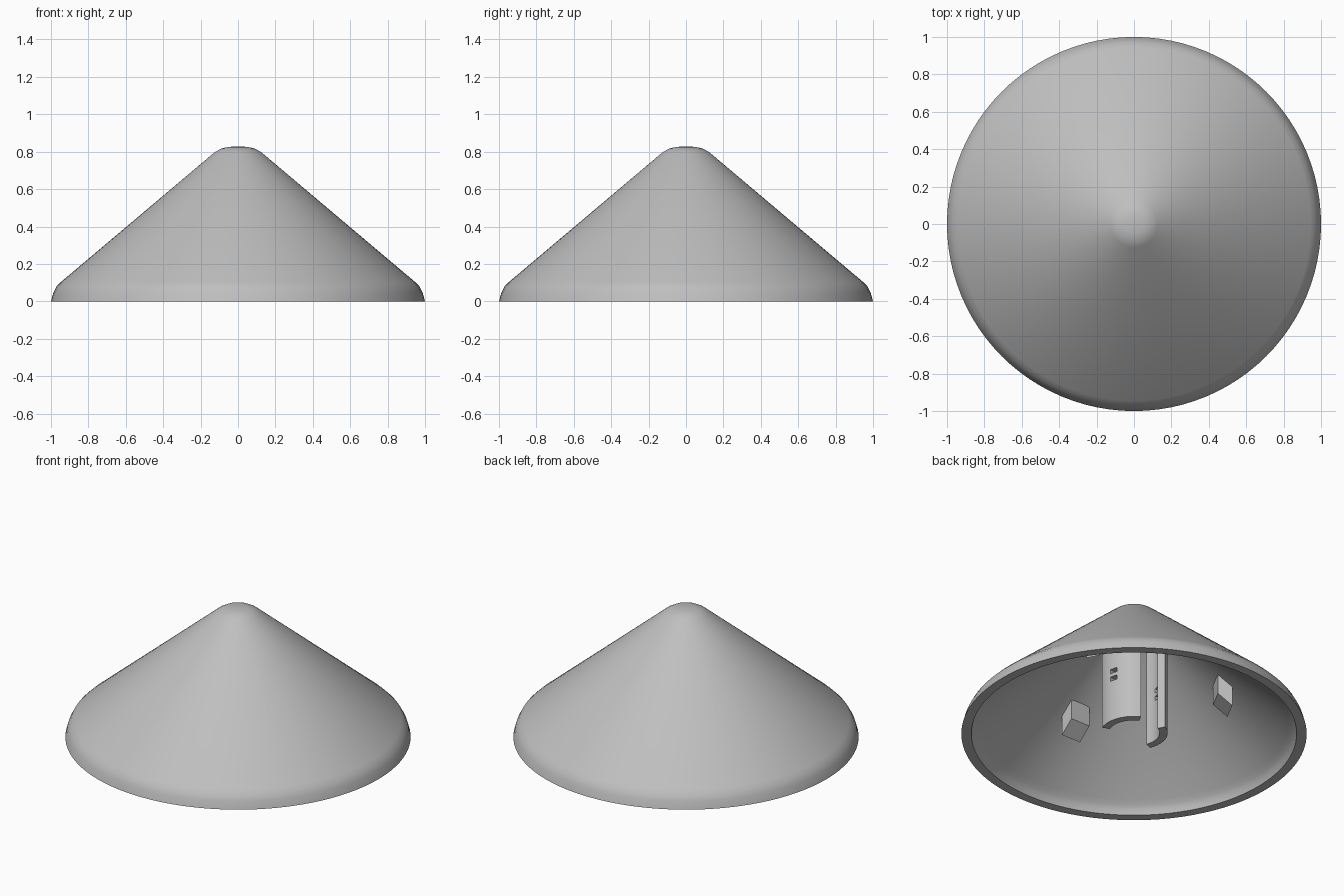
import bpy, bmesh, math
from mathutils import Matrix, Vector

cube = bpy.data.objects.get("Cube")
if cube:
    bpy.data.objects.remove(cube, do_unlink=True)

GREY = (0.52, 0.52, 0.52, 1)
mat = bpy.data.materials.new("plain grey")
mat.use_nodes = True
mat.diffuse_color = GREY
mat.node_tree.nodes["Principled BSDF"].inputs["Base Color"].default_value = GREY


def make_object(name, bm, smooth=None):
    bmesh.ops.recalc_face_normals(bm, faces=bm.faces)
    mesh = bpy.data.meshes.new(name)
    bm.to_mesh(mesh)
    bm.free()
    mesh.materials.append(mat)
    obj = bpy.data.objects.new(name, mesh)
    bpy.context.collection.objects.link(obj)
    if smooth:
        bpy.ops.object.select_all(action="DESELECT")
        obj.select_set(True)
        bpy.context.view_layer.objects.active = obj
        bpy.ops.object.shade_smooth_by_angle(angle=math.radians(smooth))
    return obj


# Hollow conical shell: outer profile down, flat rim, inner profile up
profile = [(0, .828), (.05, .826), (.09, .817), (.125, .797),
           (.945, .105), (.97, .08), (.987, .047), (1, 0),
           (.942, 0), (.932, .03), (.915, .052), (.89, .076),
           (.12, .725), (.08, .745), (0, .752)]
bm = bmesh.new()
verts = [bm.verts.new((r, 0, z)) for r, z in profile]
edges = [bm.edges.new(pair) for pair in zip(verts, verts[1:])]
bmesh.ops.spin(bm, geom=verts + edges, cent=(0, 0, 0), axis=(0, 0, 1),
               angle=math.tau, steps=96, use_duplicate=False)
bmesh.ops.remove_doubles(bm, verts=bm.verts, dist=0.0005)
make_object("cone_shell", bm, 35)


# Curved socket walls, each with two small slots through them
def socket_wall(name, mirror):
    angles = [-21, -14, -7, 0, 6, 13, 20, 27, 34, 41, 48, 55, 62]
    heights = [0.005, .27, .298, .32, .348, .73]
    slot_columns, slot_rows = (4, 5), (1, 3)
    bm = bmesh.new()
    grid = []
    for z in heights:
        row = []
        for a in angles:
            t = math.radians(a)
            row.append(bm.verts.new((mirror * .195 * math.cos(t), .195 * math.sin(t), z)))
        grid.append(row)
    for j in range(len(heights) - 1):
        for i in range(len(angles) - 1):
            if i in slot_columns and j in slot_rows:
                continue
            quad = [grid[j][i], grid[j][i + 1], grid[j + 1][i + 1], grid[j + 1][i]]
            bm.faces.new(quad if mirror > 0 else quad[::-1])
    # Thicken towards the axis
    outer = list(bm.faces)
    border = [e for e in bm.edges if e.is_boundary]
    copy = bmesh.ops.duplicate(bm, geom=list(bm.verts) + list(bm.edges) + outer)
    twin = copy["vert_map"]
    for v in [v for row in grid for v in row]:
        inner = twin[v]
        inner.co.x *= .76
        inner.co.y *= .76
    for e in border:
        a, b = e.verts
        bm.faces.new((a, b, twin[b], twin[a]))
    make_object(name, bm, 30)


socket_wall("left_socket_wall", 1)
socket_wall("right_socket_wall", -1)


# Three slanted support blocks hanging from the underside of the cone
def support_block(name, degrees):
    bm = bmesh.new()
    bmesh.ops.create_cube(bm, size=1)
    for v in bm.verts:
        radius = .525 + v.co.x * .085
        slope = -.845 * (radius - .525)
        v.co = Vector((radius, v.co.y * .135, (.42 if v.co.z > 0 else .255) + slope))
    bmesh.ops.transform(bm, verts=bm.verts,
                        matrix=Matrix.Rotation(math.radians(degrees), 4, "Z"))
    make_object(name, bm)


for name, degrees in (("left", 28), ("right", 152), ("front", 270)):
    support_block(name + "_support_block", degrees)
